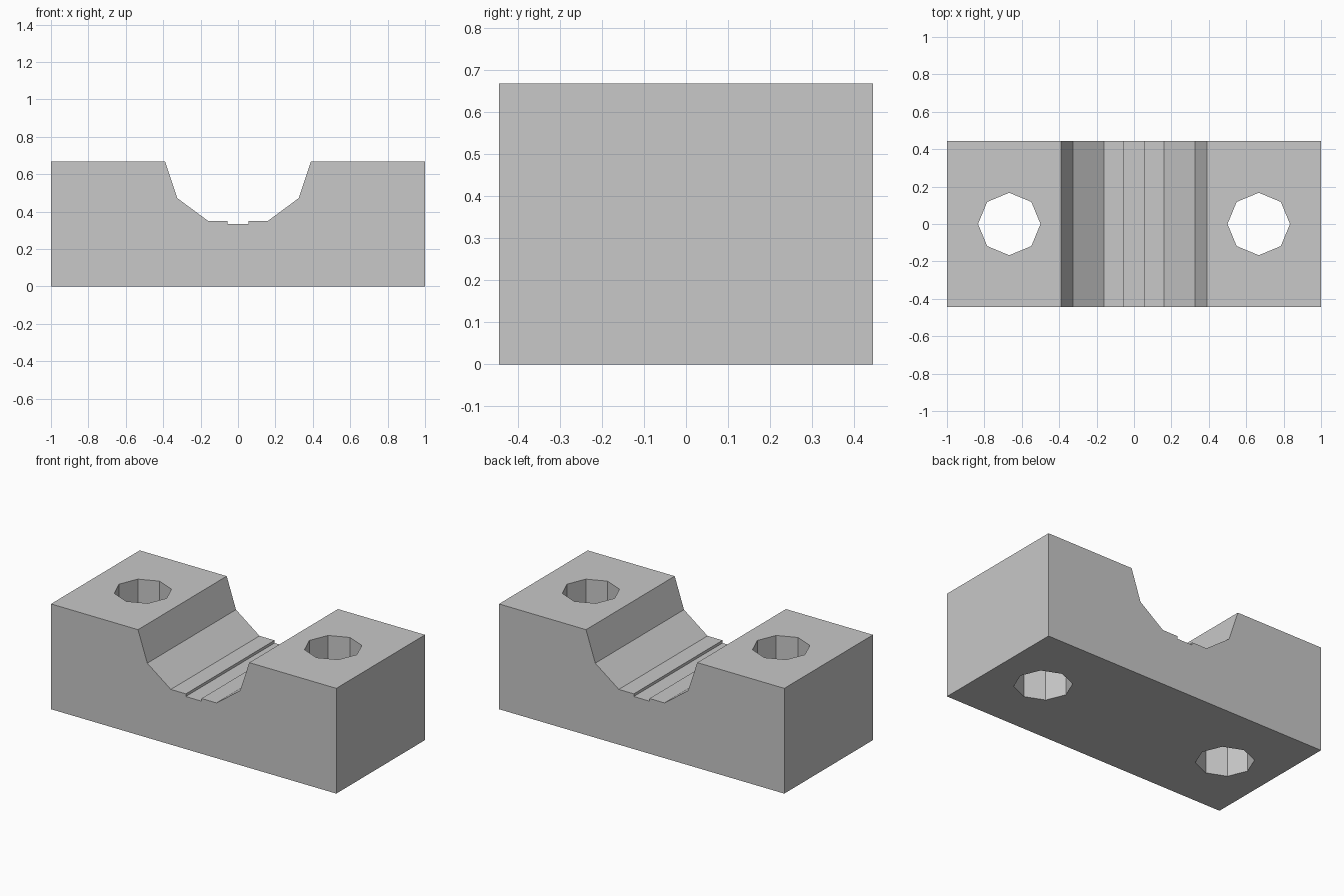
import bpy
import bmesh

default_cube = bpy.data.objects.get("Cube")
if default_cube:
    bpy.data.objects.remove(default_cube, do_unlink=True)

DEPTH, HEIGHT = 0.888, 0.667
HOLE_X, HOLE_RADIUS = 0.667, 0.167

grey = bpy.data.materials.new("plain grey")
grey.use_nodes = True
colour = (0.58, 0.58, 0.58, 1)
grey.diffuse_color = colour
grey.node_tree.nodes["Principled BSDF"].inputs["Base Color"].default_value = colour


def make_object(name, bm):
    bmesh.ops.recalc_face_normals(bm, faces=bm.faces)
    mesh = bpy.data.meshes.new(name)
    bm.to_mesh(mesh)
    bm.free()
    mesh.materials.append(grey)
    obj = bpy.data.objects.new(name, mesh)
    bpy.context.collection.objects.link(obj)
    return obj


# Saddle block: mirrored half profile with a faceted channel and a narrow slot
half = [(1, 0), (1, HEIGHT), (0.39, HEIGHT), (0.325, 0.472),
        (0.16, 0.35), (0.055, 0.35), (0.055, 0.333)]
profile = half + [(-x, z) for x, z in reversed(half)]
bm = bmesh.new()
face = bm.faces.new([bm.verts.new((x, -DEPTH / 2, z)) for x, z in profile])
extruded = bmesh.ops.extrude_face_region(bm, geom=[face], use_keep_orig=True)
bmesh.ops.translate(bm, vec=(0, DEPTH, 0),
                    verts=[v for v in extruded["geom"] if isinstance(v, bmesh.types.BMVert)])
block = make_object("saddle_block", bm)

# Octagonal bolt holes through both shoulders
for side, sign in (("left", 1), ("right", -1)):
    bm = bmesh.new()
    bmesh.ops.create_cone(bm, cap_ends=True, segments=8, radius1=HOLE_RADIUS,
                          radius2=HOLE_RADIUS, depth=HEIGHT * 2)
    bmesh.ops.translate(bm, vec=(sign * HOLE_X, 0, HEIGHT / 2), verts=bm.verts)
    cutter = make_object(side + "_hole_cutter", bm)
    cutter.hide_render = True
    cutter.display_type = 'WIRE'
    cut = block.modifiers.new(side + "_bolt_hole", 'BOOLEAN')
    cut.operation = 'DIFFERENCE'
    cut.solver = 'EXACT'
    cut.object = cutter

# Apply the cuts and remove the cutters
bpy.context.view_layer.objects.active = block
for cut in list(block.modifiers):
    cutter = cut.object
    bpy.ops.object.modifier_apply(modifier=cut.name)
    bpy.data.objects.remove(cutter, do_unlink=True)
